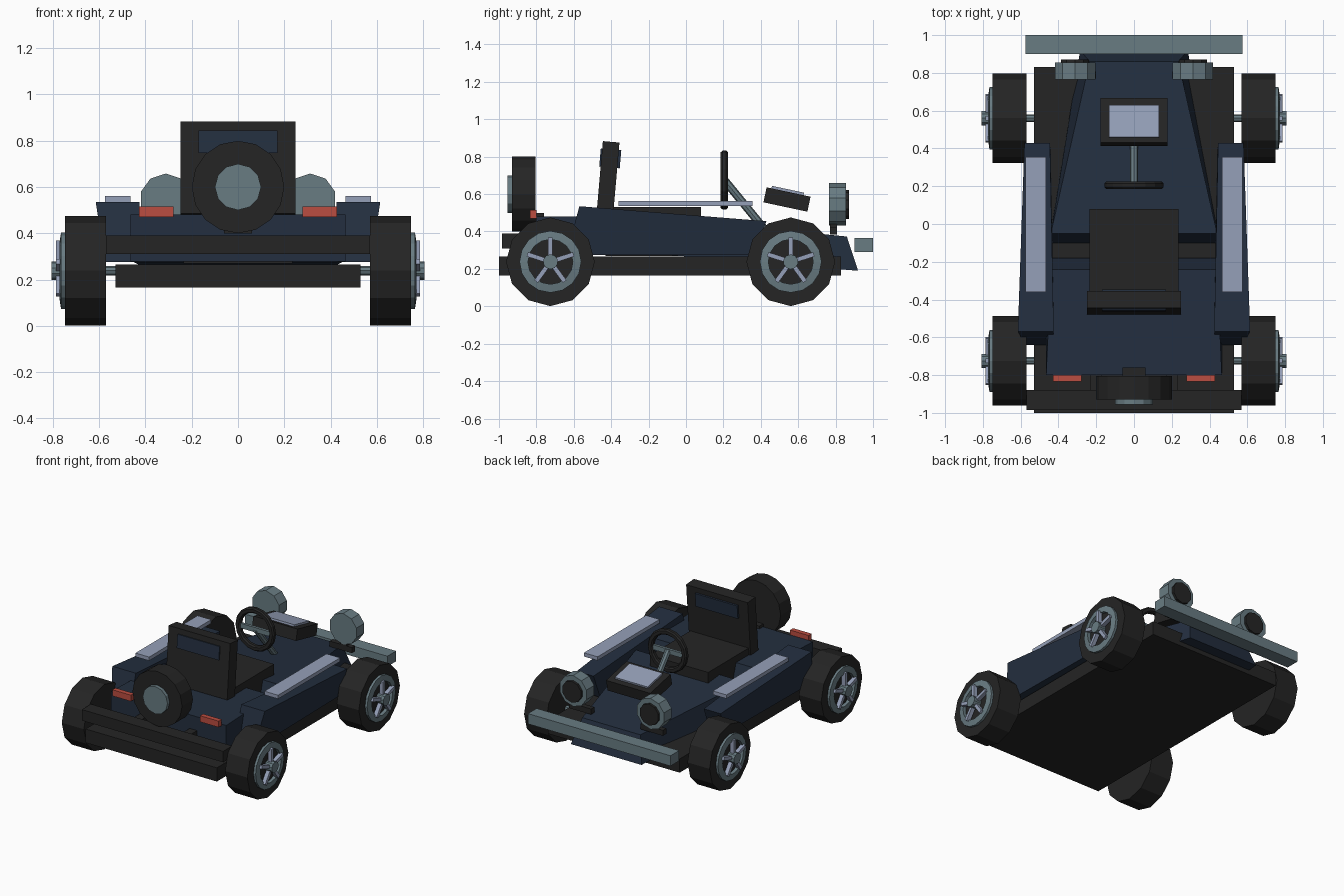
import bpy, bmesh, math
from mathutils import Matrix, Vector

if "Cube" in bpy.data.objects:
    bpy.data.objects.remove(bpy.data.objects["Cube"])


def material(name, rgb):
    m = bpy.data.materials.new(name)
    m.diffuse_color = (*rgb, 1)
    m.use_nodes = True
    m.node_tree.nodes["Principled BSDF"].inputs["Base Color"].default_value = m.diffuse_color
    return m


BLUE = material("dark_blue_paint", (0.017, 0.028, 0.050))
BLACK = material("black_rubber", (0.018, 0.018, 0.018))
SLATE = material("slate_metal", (0.14, 0.20, 0.225))
LIGHT = material("light_steel", (0.30, 0.35, 0.48))
RED = material("red_lamp", (0.50, 0.075, 0.052))


def finish(name, bm, mat):
    bmesh.ops.recalc_face_normals(bm, faces=bm.faces)
    me = bpy.data.meshes.new(name)
    bm.to_mesh(me)
    bm.free()
    me.materials.append(mat)
    ob = bpy.data.objects.new(name, me)
    bpy.context.collection.objects.link(ob)
    return ob


def box(name, mat, x, y, z, tilt=0.0):
    """Box from axis ranges, optionally tilted about x through its centre."""
    bm = bmesh.new()
    c = Vector(((x[0] + x[1]) / 2, (y[0] + y[1]) / 2, (z[0] + z[1]) / 2))
    mtx = (Matrix.Translation(c) @ Matrix.Rotation(math.radians(tilt), 4, 'X')
           @ Matrix.Diagonal((x[1] - x[0], y[1] - y[0], z[1] - z[0], 1)))
    bmesh.ops.create_cube(bm, size=1, matrix=mtx)
    return finish(name, bm, mat)


def loft(name, mat, a, b):
    """Solid between two matching four-point sections."""
    bm = bmesh.new()
    va, vb = [bm.verts.new(p) for p in a], [bm.verts.new(p) for p in b]
    bm.faces.new(va)
    bm.faces.new(vb)
    for i in range(4):
        j = (i + 1) % 4
        bm.faces.new((va[i], va[j], vb[j], vb[i]))
    return finish(name, bm, mat)


def rod(name, mat, p, q, r, sides):
    """Cylinder between two points."""
    p, q = Vector(p), Vector(q)
    d = q - p
    mtx = Matrix.Translation((p + q) / 2) @ d.to_track_quat('Z', 'Y').to_matrix().to_4x4()
    bm = bmesh.new()
    bmesh.ops.create_cone(bm, cap_ends=True, segments=sides, radius1=r, radius2=r,
                          depth=d.length, matrix=mtx)
    return finish(name, bm, mat)


def ring(name, mat, profile, centre, axis, sides):
    """Closed (radius, offset) profile revolved about the x or y axis."""
    bm = bmesh.new()
    loops = []
    for k in range(sides):
        t = 2 * math.pi * k / sides
        row = []
        for r, o in profile:
            u, w = r * math.sin(t), r * math.cos(t)
            p = (o, u, w) if axis == 'x' else (u, o, w)
            row.append(bm.verts.new(Vector(centre) + Vector(p)))
        loops.append(row)
    n = len(profile)
    for k in range(sides):
        a, b = loops[k], loops[(k + 1) % sides]
        for i in range(n):
            j = (i + 1) % n
            bm.faces.new((a[i], a[j], b[j], b[i]))
    return finish(name, bm, mat)


# Floor pan and bumpers
box("floor_pan", BLACK, (-.53, .53), (-1.0, .83), (.165, .265))
box("spare_side_bumper", BLACK, (-.57, .57), (-.985, -.88), (.31, .39))
box("nose_bumper", SLATE, (-.575, .575), (.90, 1.0), (.29, .365))
for s in (-1, 1):
    box("bumper_bracket", BLACK, (s * .2 - .03, s * .2 + .03), (-.89, -.79), (.32, .38))

# Nose hood, tapering forward
loft("hood", BLUE,
     [(-.45, -.10, .275), (.45, -.10, .275), (.44, -.05, .465), (-.44, -.05, .465)],
     [(-.285, .92, .19), (.285, .92, .19), (.235, .86, .373), (-.235, .86, .373)])

# Deck behind the cockpit gap
loft("rear_deck", BLUE,
     [(-.465, -.80, .278), (.465, -.80, .278), (.465, -.80, .48), (-.465, -.80, .48)],
     [(-.465, -.18, .278), (.465, -.18, .278), (.44, -.24, .48), (-.44, -.24, .48)])

# Side pods with light step rails
for s in (-1, 1):
    loft("side_pod", BLUE,
         [(s * .43, -.64, .275), (s * .575, -.64, .275), (s * .615, -.57, .535), (s * .425, -.57, .535)],
         [(s * .44, .36, .275), (s * .56, .36, .275), (s * .58, .43, .455), (s * .445, .43, .455)])
    box("step_rail", LIGHT, (s * .52 - .055, s * .52 + .055), (-.36, .355), (.535, .562))

# Seat
box("seat_base", BLACK, (-.235, .235), (-.43, .08), (.27, .53))
box("seat_back", BLACK, (-.248, .248), (-.462, -.373), (.48, .88), -5)
box("headrest_panel", BLUE, (-.17, .17), (-.46, -.35), (.742, .84), -5)

# Steering
ring("steering_wheel", BLACK,
     [(.157, -.01), (.157, .01), (.148, .02), (.127, .02), (.118, .01),
      (.118, -.01), (.127, -.02), (.148, -.02)], (0, .205, .675), 'y', 16)
box("steering_spoke", SLATE, (-.125, .125), (.195, .215), (.655, .69))
rod("steering_column", SLATE, (0, .205, .675), (0, .43, .40), .022, 8)

# Instrument box
box("instrument_box", BLACK, (-.178, .178), (.42, .66), (.53, .612), -12)
box("instrument_screen", LIGHT, (-.132, .132), (.455, .63), (.596, .626), -12)

# Headlights on stubs
for s in (-1, 1):
    x = s * .312
    rod("headlight", SLATE, (x, .765, .545), (x, .855, .545), .113, 10)
    rod("headlight_lens", BLACK, (x, .85, .545), (x, .872, .545), .078, 10)
    box("headlight_stub", BLACK, (x - .025, x + .025), (.77, .808), (.395, .45))
    a, b = sorted((s * .2, s * .38))
    box("headlight_arm", BLACK, (a, b), (.77, .808), (.385, .425))

# Tail lamps
for s in (-1, 1):
    box("tail_lamp", RED, (s * .354 - .075, s * .354 + .075), (-.835, -.80), (.47, .515))

# Spare wheel
rod("spare_tyre", BLACK, (0, -.93, .6), (0, -.805, .6), .2, 16)
rod("spare_hub", SLATE, (0, -.955, .6), (0, -.92, .6), .1, 12)
box("spare_mount", BLACK, (-.06, .06), (-.86, -.76), (.40, .5))

# Axles and road wheels
WZ = .238
for y in (-.725, .56):
    rod("axle", SLATE, (-.76, y, WZ), (.76, y, WZ), .02, 8)
    for s in (-1, 1):
        c = (0, y, WZ)
        ring("tyre", BLACK, [(.02, s * .57), (.237, s * .57), (.237, s * .748), (.02, s * .748)],
             c, 'x', 12)
        ring("rim", SLATE, [(.165, s * .74), (.165, s * .765), (.12, s * .772), (.12, s * .74)],
             c, 'x', 16)
        rod("hub", SLATE, (s * .745, y, WZ), (s * .807, y, WZ), .04, 10)
        # Five spokes around the hub
        for k in range(5):
            bm = bmesh.new()
            mtx = (Matrix.Translation((s * .772, y, WZ)) @ Matrix.Rotation(k * 2 * math.pi / 5, 4, 'X')
                   @ Matrix.Translation((0, 0, .08)) @ Matrix.Diagonal((.03, .024, .1, 1)))
            bmesh.ops.create_cube(bm, size=1, matrix=mtx)
            finish("spoke", bm, LIGHT)
